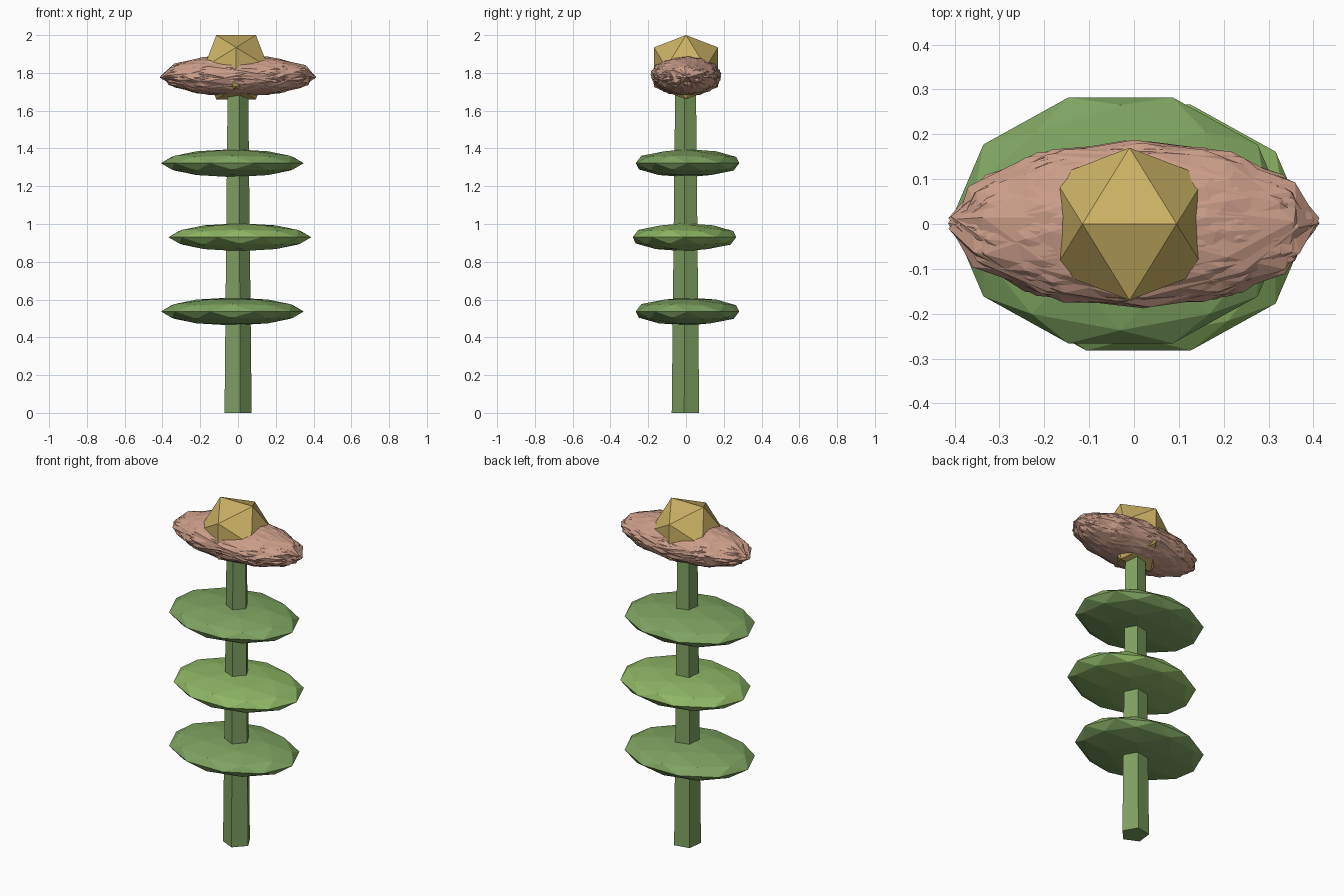
import bpy, bmesh, math, random
from mathutils import Matrix, Vector

if "Cube" in bpy.data.objects:
    bpy.data.objects.remove(bpy.data.objects["Cube"])

random.seed(4)
CX = -0.01  # axis of the plant


def material(name, rgb):
    m = bpy.data.materials.new(name)
    m.diffuse_color = (*rgb, 1)
    m.use_nodes = True
    m.node_tree.nodes["Principled BSDF"].inputs["Base Color"].default_value = m.diffuse_color
    return m


stem_green = material("stem_green", (0.21, 0.35, 0.12))
leaf_green = material("leaf_green", (0.21, 0.37, 0.12))
light_green = material("light_green", (0.27, 0.47, 0.13))
petal_pink = material("petal_pink", (0.60, 0.34, 0.25))
gold = material("gold", (0.60, 0.44, 0.13))


def finish(name, bm, mat):
    bmesh.ops.recalc_face_normals(bm, faces=bm.faces)
    me = bpy.data.meshes.new(name)
    bm.to_mesh(me)
    bm.free()
    ob = bpy.data.objects.new(name, me)
    me.materials.append(mat)
    bpy.context.collection.objects.link(ob)
    return ob


def add_ball(bm, subdivisions, turn, size, centre, jitter=0.0):
    """Faceted ball: turned first, then stretched into an ellipsoid."""
    mat = Matrix.Translation(centre) @ Matrix.Diagonal((*size, 1)) @ turn
    vs = bmesh.ops.create_icosphere(bm, subdivisions=subdivisions, radius=1)["verts"]
    for v in vs:
        v.co = mat @ (v.co * (1 + random.uniform(-jitter, jitter)))
    return vs


# Five-sided tapering stem
bm = bmesh.new()
bmesh.ops.create_cone(bm, cap_ends=True, segments=5, radius1=0.077, radius2=0.058,
                      depth=1.75, matrix=Matrix.Translation((0, 0, 0.875))
                      @ Matrix.Rotation(math.radians(191), 4, 'Z'))
for v in bm.verts:
    v.co.x -= 0.004
finish("stem", bm, stem_green)

# Three flattened leaves, the middle one turned half way round
for i, z in enumerate((0.537, 0.93, 1.322)):
    s = -1 if i == 1 else 1
    bm = bmesh.new()
    add_ball(bm, 2, Matrix.Rotation(math.radians(18), 4, 'Z'),
             (0.378, 0.288, 0.074), (CX - 0.02 * s, 0.008 * s, z))
    finish(f"leaf_{i + 1}", bm, light_green if i == 1 else leaf_green)

# Ragged petals: overlapping faceted ellipsoids turned about their long axis
bm = bmesh.new()
tip = Matrix.Rotation(math.radians(31.717), 4, 'Y')
for i in range(8):
    add_ball(bm, 2, Matrix.Rotation(math.tau * i / 8 + 0.1, 4, 'X') @ tip,
             (0.405, 0.185, 0.108), (0, 0, 1.785), 0.03)
finish("petals", bm, petal_pink)

# Gold twenty-sided flower centre, edge-on at the top
bm = bmesh.new()
a, b = 0.105, 0.17
for s in (-1, 1):
    for t in (-1, 1):
        for p in ((s * a, 0, t * b), (0, s * b, t * a), (s * b, t * a, 0)):
            bm.verts.new(Vector(p) + Vector((CX, 0, 1.83)))
bmesh.ops.convex_hull(bm, input=bm.verts)
finish("flower_centre", bm, gold)
